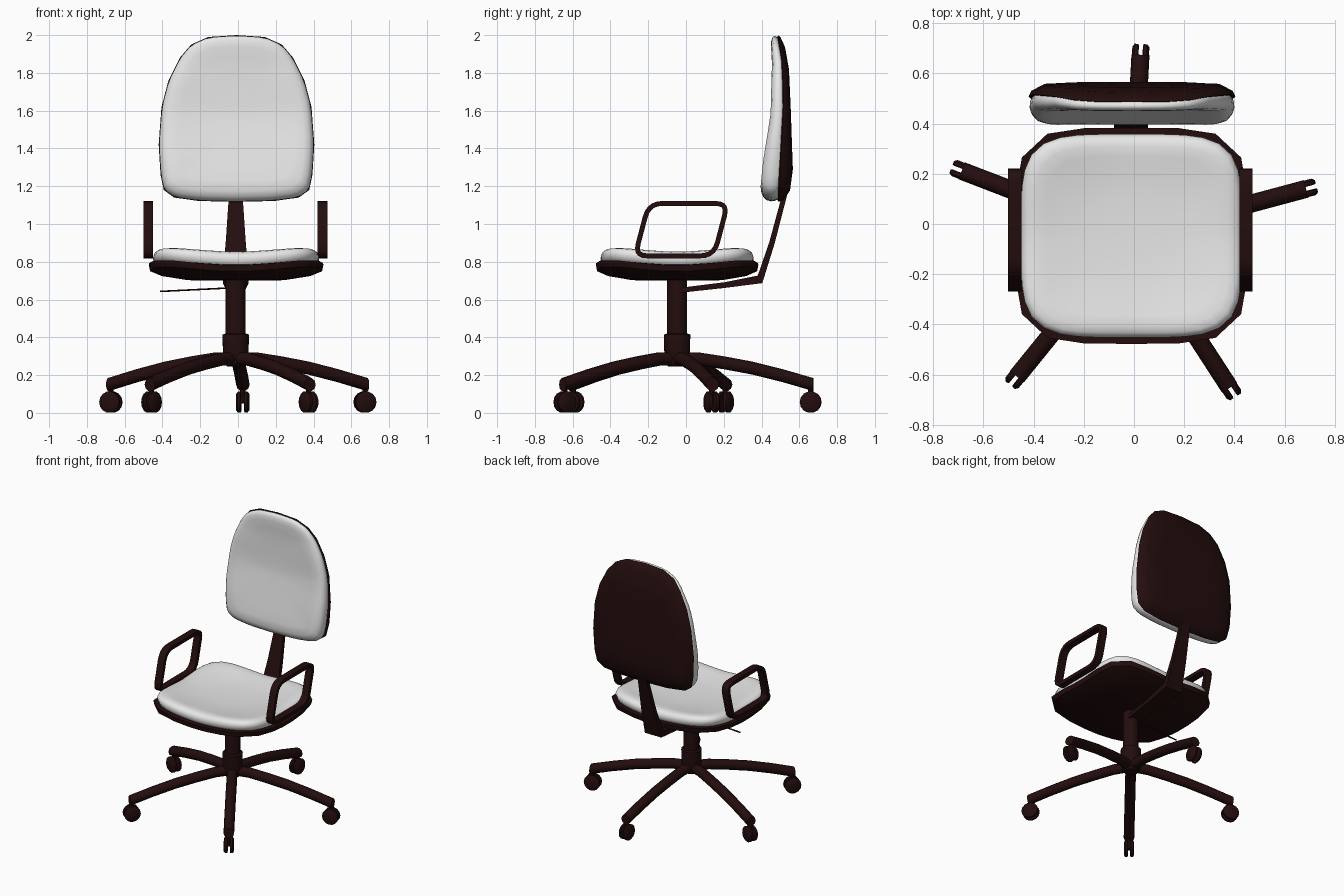
import bpy, bmesh, math
from mathutils import Vector

if "Cube" in bpy.data.objects:
    bpy.data.objects.remove(bpy.data.objects["Cube"])

CX, CY = -0.012, -0.047          # column axis


def material(name, col):
    m = bpy.data.materials.new(name)
    m.diffuse_color = (*col, 1)
    m.use_nodes = True
    m.node_tree.nodes["Principled BSDF"].inputs["Base Color"].default_value = m.diffuse_color
    return m


DARK = material("dark brown plastic", (0.017, 0.004, 0.004))
PALE = material("pale grey fabric", (0.8, 0.8, 0.8))


def loft(name, rings, mat, loop=False, angle=40):
    """Skin a list of equal-length rings; cap the ends or close into a loop."""
    bm = bmesh.new()
    vs = [[bm.verts.new(p) for p in r] for r in rings]
    n = len(vs[0])
    pairs = list(zip(vs, vs[1:])) + ([(vs[-1], vs[0])] if loop else [])
    for a, b in pairs:
        for i in range(n):
            j = (i + 1) % n
            bm.faces.new((a[i], a[j], b[j], b[i]))
    if not loop:
        for r in (vs[0], vs[-1]):
            bm.faces.new(r)
    bmesh.ops.recalc_face_normals(bm, faces=bm.faces)
    me = bpy.data.meshes.new(name)
    bm.to_mesh(me)
    bm.free()
    me.materials.append(mat)
    ob = bpy.data.objects.new(name, me)
    bpy.context.collection.objects.link(ob)
    bpy.context.view_layer.objects.active = ob
    ob.select_set(True)
    bpy.ops.object.shade_smooth_by_angle(angle=math.radians(angle))
    ob.select_set(False)
    return ob


def circle(c, u, v, r, n=12):
    c, u, v = Vector(c), Vector(u), Vector(v)
    return [c + r * (math.cos(2 * math.pi * i / n) * u + math.sin(2 * math.pi * i / n) * v)
            for i in range(n)]


def lerp(table, x):
    for (a, fa), (b, fb) in zip(table, table[1:]):
        if x <= b:
            t = max(0, (x - a) / (b - a))
            return fa + t * (fb - fa)
    return table[-1][1]


# --- Seat: saddle-shaped cushion on a convex pan
def seat_ring(hx, hy, s, off, n, power):
    pts = []
    for i in range(n):
        a = 2 * math.pi * (i + 0.5) / n
        c, d = math.cos(a), math.sin(a)
        k = s / (abs(c) ** power + abs(d) ** power) ** (1 / power)
        u, v = k * c, k * d
        pts.append((-0.01 + hx * u, -0.047 + hy * v, 0.785 + 0.045 * abs(u * v) ** 1.5 + off))
    return pts


loft("seat_cushion", [seat_ring(0.44, 0.405, s, o, 48, 4.5) for s, o in
     [(0.5, -0.02), (0.96, -0.01), (0.99, 0.01), (1, 0.03), (0.985, 0.05), (0.95, 0.062),
      (0.88, 0.068), (0.78, 0.064), (0.6, 0.053), (0.35, 0.046), (0.1, 0.044)]], PALE, angle=60)
loft("seat_pan", [seat_ring(0.462, 0.43, s, o, 24, 4.6) for s, o in
     [(0.3, -0.03), (0.93, -0.002), (1, -0.004), (0.985, -0.037), (0.85, -0.062),
      (0.55, -0.083), (0.1, -0.085)]], DARK)

# --- Backrest: arched outline, cushion in front and shell behind
half = [(0.2, 1.122), (0.33, 1.14), (0.385, 1.18), (0.402, 1.26), (0.412, 1.42), (0.397, 1.62),
        (0.36, 1.76), (0.30, 1.88), (0.24, 1.95), (0.15, 1.99)]
outline = [(0, 1.117)] + half + [(0, 2.0)] + [(-x, z) for x, z in reversed(half)]
# round the outline by one corner-cutting pass
fine = []
for p, q in zip(outline, outline[1:] + outline[:1]):
    for t in (0.2, 0.8):
        fine.append((p[0] + t * (q[0] - p[0]), p[1] + t * (q[1] - p[1])))
SEAM = [(1.1, 0.487), (1.3, 0.497), (1.6, 0.515), (1.85, 0.51), (2.0, 0.485)]
FRONT = [(1.1, -0.085), (1.2, -0.097), (1.35, -0.09), (1.55, -0.068), (1.8, -0.058), (2.0, -0.04)]
BACK = [(1.1, 0.06), (1.25, 0.073), (1.6, 0.04), (2.0, 0.03)]


def back_ring(pts, s, k, depth):
    ring = []
    for x, z in pts:
        z = 1.55 + s * (z - 1.55)
        ring.append((-0.008 + s * x, lerp(SEAM, z) + k * lerp(depth, z), z))
    return ring


loft("back_cushion", [back_ring(fine, s, k, FRONT) for s, k in
     [(0.5, -0.1), (0.97, 0), (0.99, 0.2), (0.995, 0.45), (0.98, 0.7), (0.94, 0.9), (0.87, 1),
      (0.75, 0.98), (0.6, 0.93), (0.4, 0.9), (0.2, 0.88), (0.05, 0.88)]], PALE, angle=60)
loft("back_shell", [back_ring(outline, s, k, BACK) for s, k in
     [(0.5, -0.1), (0.98, -0.05), (1, 0.05), (0.975, 0.45), (0.86, 0.9), (0.6, 1), (0.3, 1),
      (0.05, 1)]], DARK)

# --- Back support bar: y, z, half width along a bent strip
bar = []
for y, z, w, dy, dz in [(-0.04, 0.648, 0.045, 0, 0.013), (0.2, 0.676, 0.055, 0, 0.015),
                        (0.392, 0.707, 0.068, -0.012, 0.02), (0.455, 0.90, 0.053, -0.014, 0.004),
                        (0.545, 1.24, 0.03, -0.012, 0.003)]:
    bar.append([(CX - w, y + dy, z + dz), (CX + w, y + dy, z + dz),
                (CX + w, y - dy, z - dz), (CX - w, y - dy, z - dz)])
loft("back_support_bar", bar, DARK)

# --- Armrests: rounded parallelogram loops with a flat section
corners = [Vector(p) for p in ((-0.287, 0.818), (0.158, 0.818), (0.238, 1.122), (-0.207, 1.122))]
path = []
for i, c in enumerate(corners):
    a = c + 0.085 * (corners[i - 1] - c).normalized()
    b = c + 0.085 * (corners[(i + 1) % 4] - c).normalized()
    for k in range(6):
        t = k / 5
        path.append((1 - t) ** 2 * a + 2 * t * (1 - t) * c + t * t * b)
for side, x0 in (("left", -0.475), ("right", 0.447)):
    rings = []
    for i, p in enumerate(path):
        t = (path[(i + 1) % len(path)] - path[i - 1]).normalized()
        q = p + 0.026 * Vector((-t.y, t.x))
        rings.append([(x0 - 0.026, p.x, p.y), (x0 + 0.026, p.x, p.y),
                      (x0 + 0.026, q.x, q.y), (x0 - 0.026, q.x, q.y)])
    loft("armrest_" + side, rings, DARK, loop=True)

# --- Column, hub and height lever
X, Y, Z = Vector((1, 0, 0)), Vector((0, 1, 0)), Vector((0, 0, 1))
loft("column", [circle((CX, CY, z), X, Y, r, 16) for z, r in
     [(0.245, 0.045), (0.26, 0.062), (0.32, 0.068), (0.415, 0.07), (0.42, 0.053), (0.73, 0.053)]], DARK)
loft("height_lever", [circle((x, CY, z), Y, Z, 0.005, 6) for x, z in
     [(-0.413, 0.643), (CX, 0.663)]], DARK)

# --- Five-star base with twin-wheel casters
LEG = [(0.02, 0.287), (0.12, 0.285), (0.25, 0.265), (0.4, 0.237), (0.56, 0.197), (0.722, 0.15)]
for k in range(5):
    a = math.radians(87 + 72 * k)
    out, tan = Vector((math.cos(a), math.sin(a), 0)), Vector((-math.sin(a), math.cos(a), 0))
    base = Vector((CX, CY, 0))
    loft(f"base_leg_{k + 1}", [circle(base + r * out + z * Z, tan, Z, 0.036, 10)
                               for r, z in LEG], DARK)
    hub = base + 0.708 * out
    loft(f"caster_stem_{k + 1}", [circle(hub + z * Z, out, tan, 0.014, 8)
                                  for z in (0.05, 0.15)], DARK)
    for s, side in ((-1, "a"), (1, "b")):
        loft(f"caster_wheel_{k + 1}{side}",
             [circle(hub + s * t * tan + 0.057 * Z, out, Z, r, 14) for t, r in
              [(0.008, 0.05), (0.011, 0.057), (0.025, 0.057), (0.034, 0.045)]], DARK)
